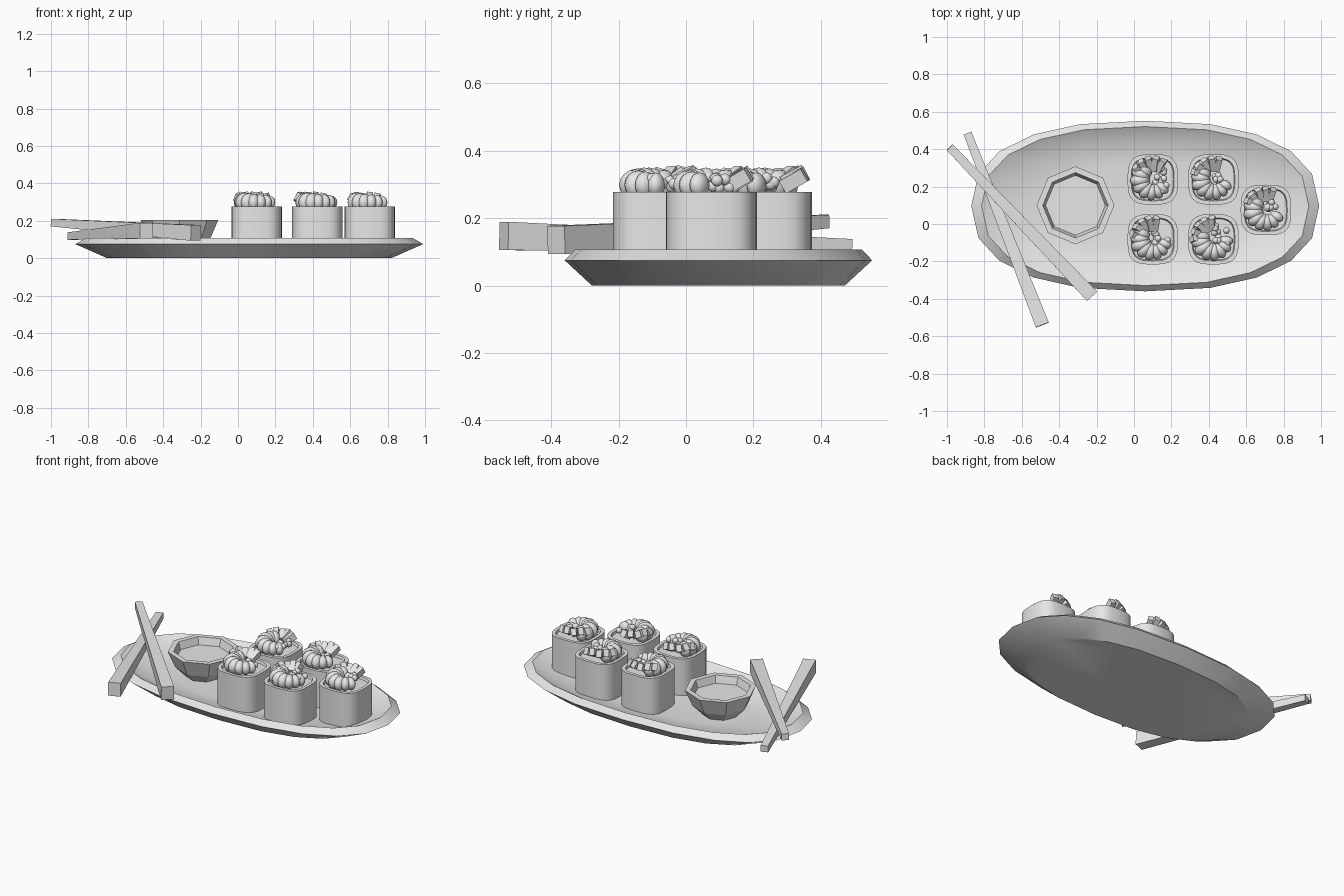
import bpy, bmesh, random
from math import cos, sin, pi, radians, copysign
from mathutils import Vector, Matrix, Euler

random.seed(4)
if "Cube" in bpy.data.objects:
    bpy.data.objects.remove(bpy.data.objects["Cube"], do_unlink=True)

grey = bpy.data.materials.new("plain_grey")
grey.use_nodes = True
grey.diffuse_color = (0.8, 0.8, 0.8, 1)
grey.node_tree.nodes["Principled BSDF"].inputs["Base Color"].default_value = (0.8, 0.8, 0.8, 1)


def finish(bm, name, location=(0, 0, 0), angle=30):
    """Turn a bmesh into a named object, smooth below the given angle."""
    bmesh.ops.recalc_face_normals(bm, faces=bm.faces)
    mesh = bpy.data.meshes.new(name)
    bm.to_mesh(mesh)
    bm.free()
    mesh.materials.append(grey)
    ob = bpy.data.objects.new(name, mesh)
    ob.location = location
    bpy.context.collection.objects.link(ob)
    if angle:
        bpy.ops.object.select_all(action="DESELECT")
        ob.select_set(True)
        bpy.context.view_layer.objects.active = ob
        bpy.ops.object.shade_smooth_by_angle(angle=radians(angle))
    return ob


def loft(rings, sides, power=2.0):
    """Skin stacked superellipse rings (rx, ry, z) and cap both ends."""
    bm = bmesh.new()
    loops = []
    for rx, ry, z in rings:
        loop = []
        for i in range(sides):
            c, s = cos(2 * pi * i / sides), sin(2 * pi * i / sides)
            loop.append(bm.verts.new((rx * copysign(abs(c) ** (2 / power), c),
                                      ry * copysign(abs(s) ** (2 / power), s), z)))
        loops.append(loop)
    for a, b in zip(loops, loops[1:]):
        for i in range(sides):
            j = (i + 1) % sides
            bm.faces.new((a[i], a[j], b[j], b[i]))
    bm.faces.new(loops[0])
    bm.faces.new(loops[-1])
    return bm


# Oval plate with a raised rim and shallow dished floor
plate = loft([(0.76, 0.375, 0), (0.93, 0.456, 0.075), (0.875, 0.425, 0.107),
              (0.75, 0.35, 0.06), (0.5, 0.23, 0.045)], 20, 2.4)
finish(plate, "plate", (0.06, 0.096, 0))

# Octagonal dipping bowl, filled almost to the brim
bowl = loft([(0.1, 0.1, 0.04), (0.165, 0.165, 0.105), (0.208, 0.208, 0.205),
             (0.175, 0.175, 0.205), (0.16, 0.16, 0.16)], 8)
finish(bowl, "dipping_bowl", (-0.313, 0.1, 0), 0)


# Tapered chopsticks, thick end towards the front
def chopstick(name, thin, thick):
    thin, thick = Vector(thin), Vector(thick)
    along = (thick - thin).normalized()
    side = along.cross(Vector((0, 0, 1))).normalized()
    up = side.cross(along)
    bm = bmesh.new()
    ends = []
    for p, w, h in ((thin, 0.022, 0.02), (thick, 0.037, 0.042)):
        ends.append([bm.verts.new(p + side * w * a + up * h * b)
                     for a, b in ((-1, -1), (1, -1), (1, 1), (-1, 1))])
    a, b = ends
    bm.faces.new(a)
    bm.faces.new(b)
    for i in range(4):
        j = (i + 1) % 4
        bm.faces.new((a[i], a[j], b[j], b[i]))
    finish(bm, name, angle=0)


chopstick("upper_chopstick", (-0.985, 0.41, 0.19), (-0.225, -0.385, 0.135))
chopstick("lower_chopstick", (-0.89, 0.485, 0.118), (-0.49, -0.54, 0.147))


# Toppings: curled segmented shrimp, diced sticks and roe
def shrimp(name, place, turn):
    bm = bmesh.new()
    for i in range(8):
        a = radians(turn + 130 + i * 27)
        size = 0.052 - 0.003 * abs(i - 2)
        spot = Matrix.Translation((0.068 * cos(a), 0.068 * sin(a), 0.298))
        shape = Matrix.Rotation(a, 4, "Z") @ Matrix.Diagonal((size * 1.05, size * 0.72, size, 1))
        bmesh.ops.create_uvsphere(bm, u_segments=12, v_segments=8, radius=1, matrix=spot @ shape)
    finish(bm, name, place, 60)


def sticks(name, place, turn):
    bm = bmesh.new()
    for i in range(5):
        a = radians(turn + 60 + i * 21)
        spot = Matrix.Translation((0.085 * cos(a), 0.085 * sin(a), 0.312 + 0.006 * (i % 2)))
        tilt = Euler((random.uniform(-0.3, 0.3), -0.5, a), "XYZ").to_matrix().to_4x4()
        bmesh.ops.create_cube(bm, size=1, matrix=spot @ tilt @ Matrix.Diagonal((0.075, 0.032, 0.042, 1)))
    finish(bm, name, place, 0)


def roe(name, place, turn):
    bm = bmesh.new()
    for i in range(11):
        a = radians(turn - 10 + random.uniform(-70, 70))
        r = random.uniform(0.01, 0.085)
        spot = Matrix.Translation((r * cos(a), r * sin(a), random.uniform(0.29, 0.318)))
        bmesh.ops.create_icosphere(bm, subdivisions=2, radius=0.018, matrix=spot)
    finish(bm, name, place, 60)


# Five rolls: rounded-square wrap with a recessed top holding the toppings
ROLLS = [(0.1, 0.238, 0), (0.425, 0.238, 15), (0.1, -0.082, 20),
         (0.425, -0.082, 35), (0.705, 0.075, 10)]
for n, (x, y, turn) in enumerate(ROLLS, 1):
    place = (x, y, 0)
    wrap = loft([(0.135, 0.135, 0.04), (0.135, 0.135, 0.277),
                 (0.115, 0.115, 0.277), (0.11, 0.11, 0.262)], 24, 3.2)
    finish(wrap, f"roll_wrap_{n}", place, 40)
    shrimp(f"shrimp_{n}", place, turn)
    sticks(f"diced_sticks_{n}", place, turn)
    roe(f"roe_{n}", place, turn)
